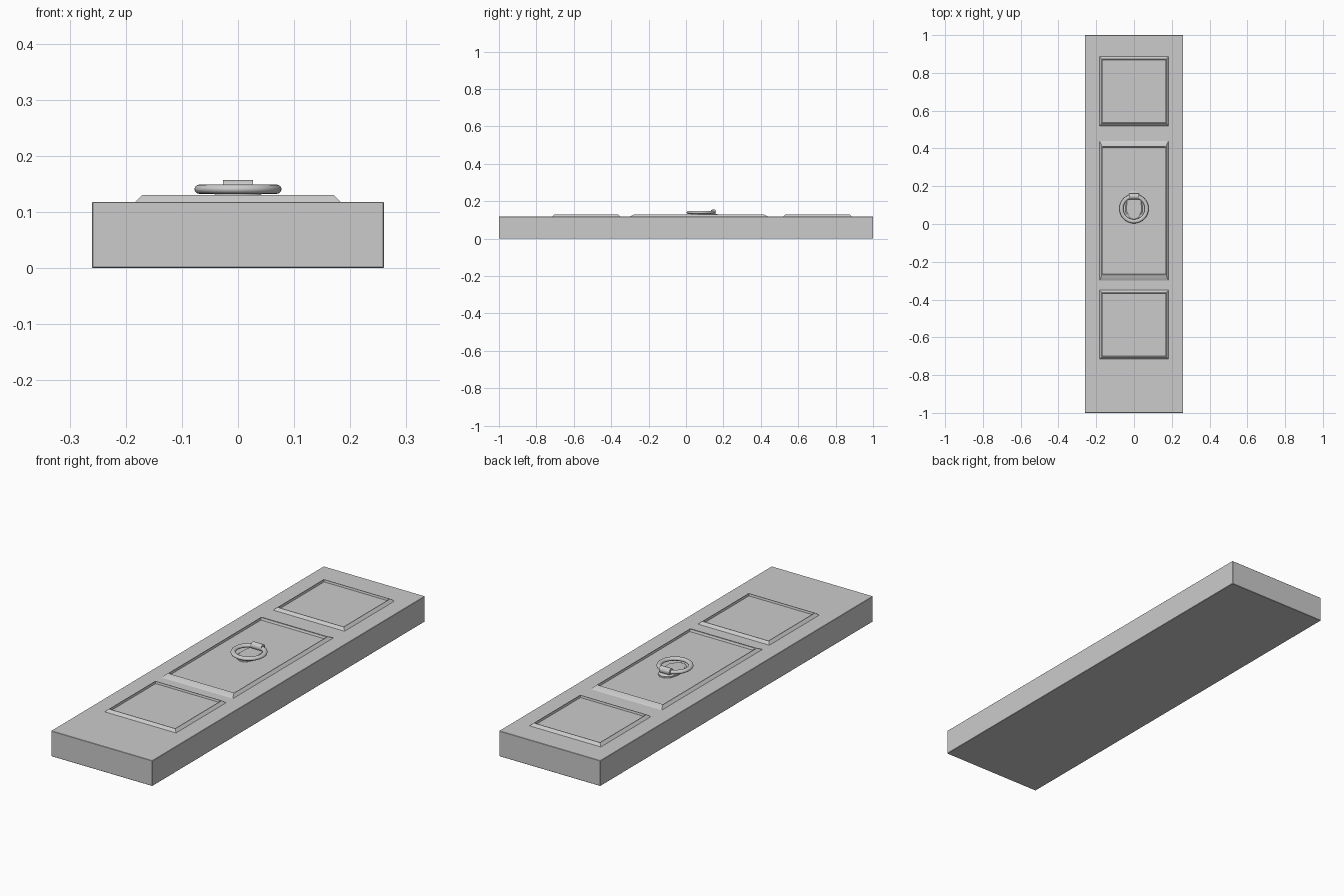
import bpy, bmesh, math

if "Cube" in bpy.data.objects:
    bpy.data.objects.remove(bpy.data.objects["Cube"])

TOP = 0.118


def make_object(name, bm, angle=35):
    bmesh.ops.recalc_face_normals(bm, faces=bm.faces)
    me = bpy.data.meshes.new(name)
    bm.to_mesh(me)
    bm.free()
    ob = bpy.data.objects.new(name, me)
    bpy.context.collection.objects.link(ob)
    bpy.ops.object.select_all(action='DESELECT')
    ob.select_set(True)
    bpy.context.view_layer.objects.active = ob
    bpy.ops.object.shade_smooth_by_angle(angle=math.radians(angle))
    return ob


def loft(bm, rings):
    # closed stack of equal-length vertex rings, capped at both ends
    rows = [[bm.verts.new(p) for p in r] for r in rings]
    n = len(rows[0])
    for a, b in zip(rows, rows[1:]):
        for i in range(n):
            j = (i + 1) % n
            bm.faces.new((a[i], a[j], b[j], b[i]))
    bm.faces.new(rows[0])
    bm.faces.new(rows[-1])


def rect(hx, hy, cy, z):
    return [(sx * hx, cy + sy * hy, z) for sx, sy in ((-1, -1), (1, -1), (1, 1), (-1, 1))]


# door slab with slightly eased edges
bm = bmesh.new()
loft(bm, [rect(0.26, 1.0, 0, 0), rect(0.26, 1.0, 0, TOP)])
bmesh.ops.bevel(bm, geom=bm.edges[:], offset=0.0015, segments=1, affect='EDGES')
make_object("door_slab", bm)

# three moulded panels: sloped outside, raised lip, recessed field
profile = [(0.183, TOP - 0.004), (0.183, TOP), (0.171, 0.13), (0.168, 0.13), (0.166, 0.1205)]
for name, cy, stretch in (("top_panel", 0.703, 1.0),
                          ("middle_panel", 0.07, 2.02),
                          ("bottom_panel", -0.533, 1.0)):
    bm = bmesh.new()
    loft(bm, [rect(r, r * stretch, cy, z) for r, z in profile])
    make_object(name, bm)

# shield-shaped backplate behind the ring, with a chamfered rim
half = [(0.012, 0.176), (0.032, 0.160), (0.042, 0.125), (0.046, 0.065), (0.026, 0.032), (0.008, 0.020)]
shield = half + [(-x, y) for x, y in reversed(half)]


def plate(scale, z):
    return [(x * scale, 0.098 + (y - 0.098) * scale, z) for x, y in shield]


bm = bmesh.new()
loft(bm, [plate(1.0, TOP), plate(1.0, 0.127), plate(0.88, 0.132)])
make_object("knocker_plate", bm, 25)

# pull ring
bpy.ops.mesh.primitive_torus_add(major_segments=48, minor_segments=12, major_radius=0.067,
                                 minor_radius=0.0108, location=(0, 0.081, 0.1405))
ring = bpy.context.object
ring.name = "knocker_ring"
ring.scale.z = 0.8
bpy.ops.object.shade_smooth_by_angle(angle=math.radians(40))

# hinge barrel wrapped over the ring
bm = bmesh.new()
loft(bm, [[(x, 0.146 + 0.0155 * math.cos(2 * math.pi * i / 20),
            0.1415 + 0.0155 * math.sin(2 * math.pi * i / 20)) for i in range(20)]
          for x in (-0.0265, 0.0265)])
make_object("ring_hinge", bm, 40)
